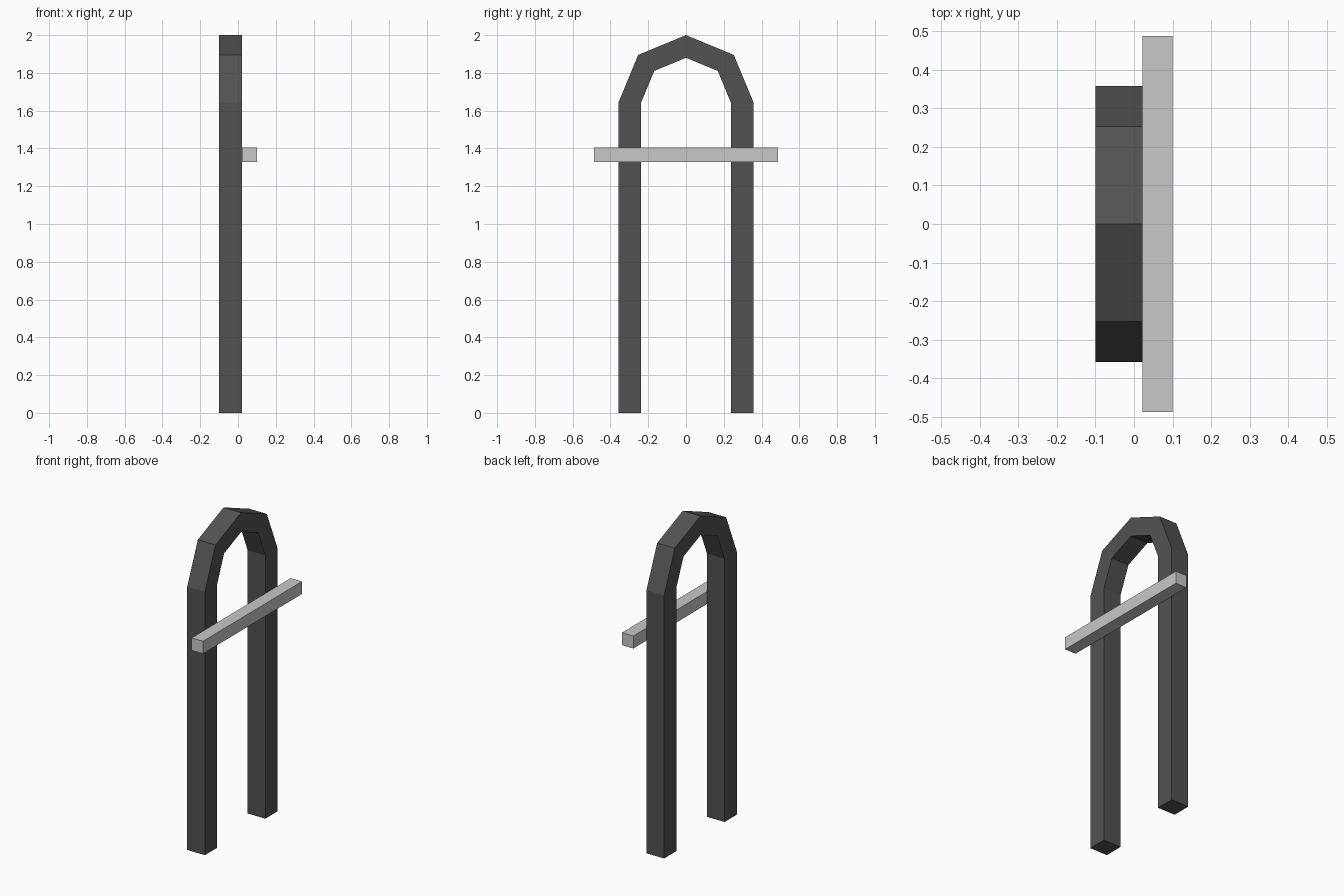
import bpy, bmesh, math

if "Cube" in bpy.data.objects:
    bpy.data.objects.remove(bpy.data.objects["Cube"])


def material(name, rgb):
    m = bpy.data.materials.new(name)
    m.diffuse_color = (*rgb, 1)
    m.use_nodes = True
    m.node_tree.nodes["Principled BSDF"].inputs["Base Color"].default_value = m.diffuse_color
    return m


dark = material("dark grey", (0.085, 0.085, 0.085))
light = material("light grey", (0.58, 0.58, 0.58))


def finish(bm, name, mat):
    bmesh.ops.recalc_face_normals(bm, faces=bm.faces[:])
    me = bpy.data.meshes.new(name)
    bm.to_mesh(me)
    bm.free()
    me.materials.append(mat)
    ob = bpy.data.objects.new(name, me)
    bpy.context.collection.objects.link(ob)
    return ob


# Arched frame: square section swept up one leg, over a four-sided arc, down the other
X0, X1 = -0.10, 0.022
SPRING, OUTER, INNER = 1.642, 0.358, 0.238


def profile(r):
    arc = [(r * math.cos(i * math.pi / 4), SPRING + r * math.sin(i * math.pi / 4))
           for i in range(5)]
    return [(r, 0)] + arc + [(-r, 0)]


bm = bmesh.new()
rings = []
for (yo, zo), (yi, zi) in zip(profile(OUTER), profile(INNER)):
    rings.append([bm.verts.new(p) for p in
                  ((X0, yo, zo), (X1, yo, zo), (X1, yi, zi), (X0, yi, zi))])
for a, b in zip(rings, rings[1:]):
    for k in range(4):
        j = (k + 1) % 4
        bm.faces.new((a[k], a[j], b[j], b[k]))
bm.faces.new(rings[0])
bm.faces.new(rings[-1])
finish(bm, "arched_frame", dark)

# Crossbar fixed to the face of the frame
bm = bmesh.new()
bmesh.ops.create_cube(bm, size=1)
bmesh.ops.scale(bm, vec=(0.078, 0.976, 0.078), verts=bm.verts)
bmesh.ops.translate(bm, vec=(0.061, 0, 1.366), verts=bm.verts)
finish(bm, "crossbar", light)
